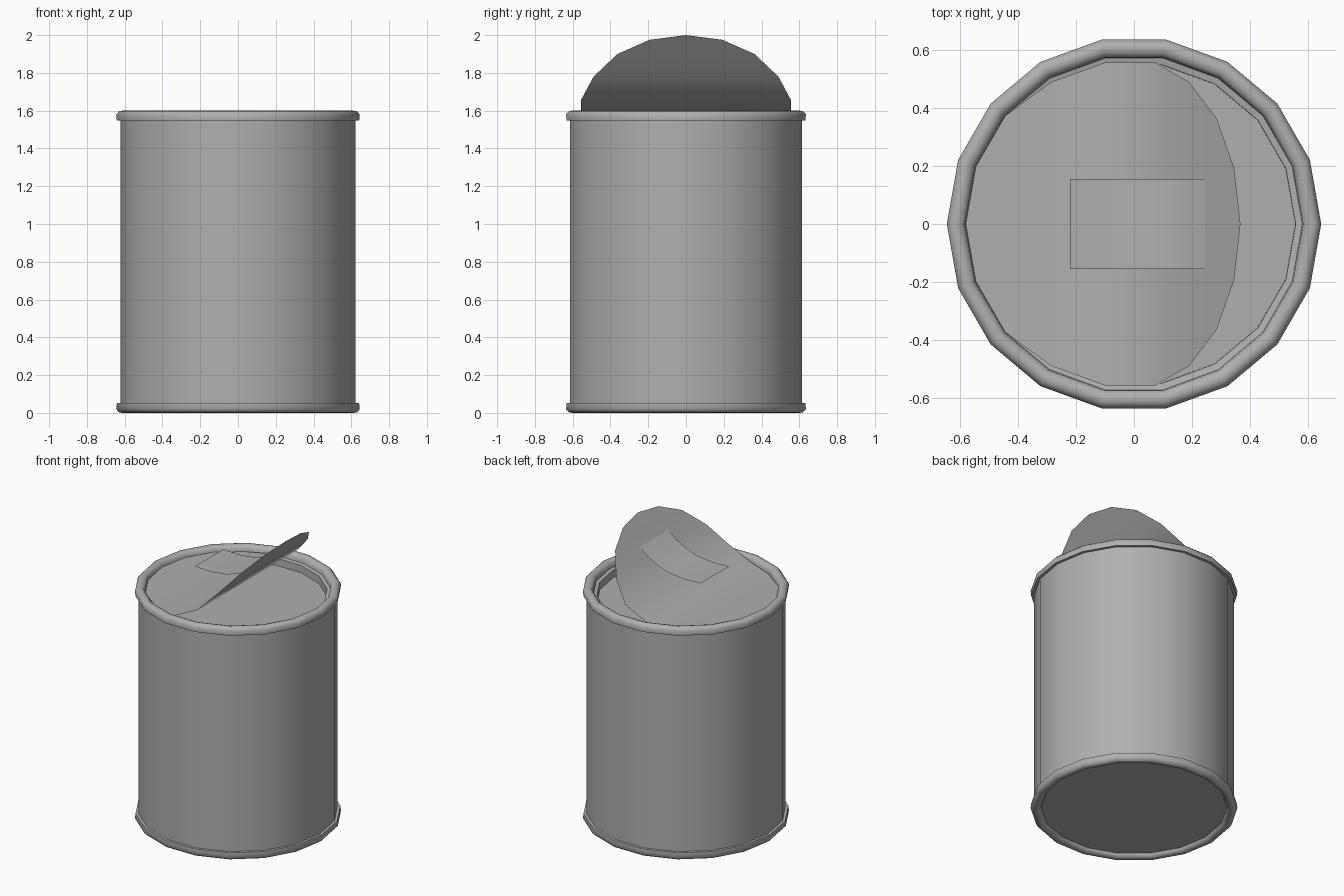
import bpy
from math import cos, sin, radians

if "Cube" in bpy.data.objects:
    bpy.data.objects.remove(bpy.data.objects["Cube"])

SIDES = 18

# Mid-grey metal
metal = bpy.data.materials.new("grey_metal")
metal.diffuse_color = (0.43, 0.43, 0.43, 1)
metal.use_nodes = True
metal.node_tree.nodes["Principled BSDF"].inputs["Base Color"].default_value = metal.diffuse_color


def make_object(name, verts, faces, angle=40):
    mesh = bpy.data.meshes.new(name)
    mesh.from_pydata(verts, [], faces)
    mesh.update()
    mesh.materials.append(metal)
    obj = bpy.data.objects.new(name, mesh)
    bpy.context.collection.objects.link(obj)
    bpy.ops.object.select_all(action='DESELECT')
    obj.select_set(True)
    bpy.context.view_layer.objects.active = obj
    bpy.ops.object.shade_smooth_by_angle(angle=radians(angle))
    return obj


def lathe(name, profile, angle=40, cap_end=False):
    """Spin (radius, z) points; going up the profile gives outward faces."""
    verts, faces = [], []
    for r, z in profile:
        for i in range(SIDES):
            a = radians(360 / SIDES * i)
            verts.append((r * cos(a), r * sin(a), z))
    for k in range(len(profile) - 1):
        for i in range(SIDES):
            j = (i + 1) % SIDES
            a, b = k * SIDES, (k + 1) * SIDES
            faces.append((a + i, a + j, b + j, b + i))
    if cap_end:
        start = (len(profile) - 1) * SIDES
        faces.append(tuple(range(start, start + SIDES)))
    return make_object(name, verts, faces, angle)


def strip(name, rows):
    """Sheet from (x, z, half_width) rows; a zero width makes a pointed end."""
    verts, pairs, faces = [], [], []
    for x, z, w in rows:
        n = len(verts)
        if w < 0.001:
            verts.append((x, 0, z))
            pairs.append((n, n))
        else:
            verts += [(x, -w, z), (x, w, z)]
            pairs.append((n, n + 1))
    for (a, b), (c, d) in zip(pairs, pairs[1:]):
        faces.append(tuple(dict.fromkeys((a, c, d, b))))
    return make_object(name, verts, faces, 60)


# Can wall
lathe("can_wall", [(0.623, 0.03), (0.623, 1.57)])

# Rolled rims, the lower one mirrored from the upper one
rim = [(0.615, 1.547), (0.641, 1.547), (0.645, 1.58), (0.629, 1.597),
       (0.612, 1.6), (0.595, 1.595), (0.583, 1.58), (0.58, 1.555)]
lathe("top_rim", rim, 60)
lathe("bottom_rim", [(r, 1.6 - z) for r, z in reversed(rim)], 60)

# Torn flange, inner wall and the surface of the contents
lathe("opening_and_contents", [(0.58, 1.555), (0.557, 1.55), (0.556, 1.5)], 30, True)

# Can base
base = [(0.58 * cos(radians(20 * i)), -0.58 * sin(radians(20 * i)), 0.025)
        for i in range(SIDES)]
make_object("can_base", base, [tuple(range(SIDES))])

# Bent lid: a polygon disc cut in strips, lifted along a curve
curve = [(-0.58, 1.565), (-0.545, 1.565), (-0.444, 1.565), (-0.285, 1.565),
         (-0.10, 1.573), (0.073, 1.655), (0.19, 1.78), (0.285, 1.9),
         (0.345, 1.975), (0.367, 2.0)]
strip("bent_lid", [(x, z, (0.58 if i < 3 else 0.565) * sin(radians(20 * i)))
                   for i, (x, z) in enumerate(curve)])

# Curved pull tab standing off the lid, joined to it at the upper end
strip("pull_tab", [(x, z, 0.155) for x, z in
                   [(-0.22, 1.727), (-0.10, 1.722), (0.02, 1.735),
                    (0.11, 1.765), (0.18, 1.803), (0.245, 1.853)]])
